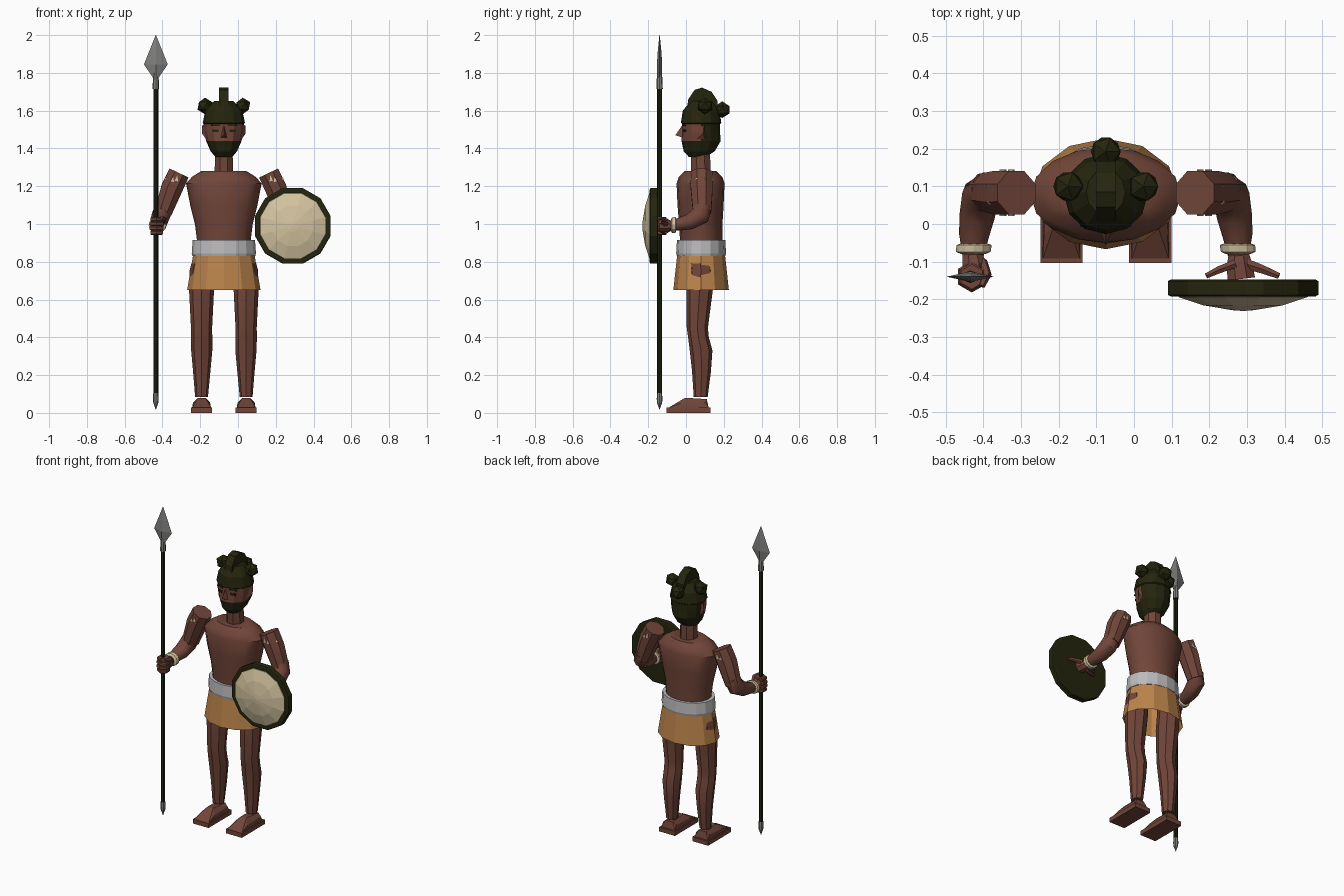
import bpy, bmesh, math
from mathutils import Vector

CX, CY = -0.075, 0.08          # body axis


def mat(name, r, g, b):
    m = bpy.data.materials.new(name)
    m.diffuse_color = (r, g, b, 1)
    return m


SKIN = mat("brown skin", .165, .060, .041)
HAIR = mat("dark hair", .018, .018, .0045)
CLOTH = mat("tan cloth", .50, .23, .07)
BELT = mat("pale grey belt", .50, .50, .51)
CREAM = mat("cream", .66, .55, .35)
STEEL = mat("grey steel", .21, .21, .205)
WOOD = mat("dark shaft", .011, .015, .005)


def finish(name, bm, material, smooth=None):
    bmesh.ops.recalc_face_normals(bm, faces=bm.faces[:])
    me = bpy.data.meshes.new(name)
    bm.to_mesh(me)
    bm.free()
    me.materials.append(material)
    ob = bpy.data.objects.new(name, me)
    bpy.context.collection.objects.link(ob)
    if smooth:
        bpy.ops.object.select_all(action='DESELECT')
        ob.select_set(True)
        bpy.context.view_layer.objects.active = ob
        bpy.ops.object.shade_smooth_by_angle(angle=math.radians(smooth))
    return ob


def loft(name, rings, sides, material, axis=None, ref=(1, 0, 0), phase=0.0,
         caps=True, smooth=None):
    """Skin rings (x, y, z, ru, rv) along a path, or square to a fixed axis."""
    bm = bmesh.new()
    pts = [Vector(r[:3]) for r in rings]
    loops = []
    for i, r in enumerate(rings):
        t = Vector(axis) if axis else pts[min(i + 1, len(pts) - 1)] - pts[max(i - 1, 0)]
        t.normalize()
        u = Vector(ref)
        u = (u - t * u.dot(t)).normalized()
        v = t.cross(u)
        loops.append([bm.verts.new(pts[i] + u * (r[3] * math.cos(a)) + v * (r[-1] * math.sin(a)))
                      for a in ((k + phase) * math.tau / sides for k in range(sides))])
    for a, b in zip(loops, loops[1:]):
        for k in range(sides):
            n = (k + 1) % sides
            bm.faces.new((a[k], a[n], b[n], b[k]))
    if caps:
        bm.faces.new(loops[0])
        bm.faces.new(loops[-1])
    return finish(name, bm, material, smooth)


def body(name, rows, sides, material, **kw):
    """Upright loft on the body axis: rows of (z, y, rx, ry)."""
    return loft(name, [(CX, y, z, rx, ry) for z, y, rx, ry in rows], sides, material,
                axis=(0, 0, 1), **kw)


def hull(name, points, material):
    bm = bmesh.new()
    for p in points:
        bm.verts.new(p)
    bmesh.ops.convex_hull(bm, input=bm.verts[:])
    return finish(name, bm, material)


def box(name, c, d, material):
    return hull(name, [(c[0] + i * d[0] / 2, c[1] + j * d[1] / 2, c[2] + k * d[2] / 2)
                       for i in (-1, 1) for j in (-1, 1) for k in (-1, 1)], material)


# Torso, neck, belt and skirt
body("torso", [(.82, .08, .14, .11), (.92, .08, .143, .112), (1.0, .078, .153, .115),
               (1.1, .077, .178, .122), (1.215, .077, .2, .127), (1.25, .077, .168, .115),
               (1.28, .077, .12, .085)], 16, SKIN, smooth=35)
body("neck", [(1.26, .08, .053, .056), (1.40, .075, .05, .055)], 8, SKIN, phase=.5)
body("belt", [(.83, CY, .166, .128), (.845, CY, .17, .132), (.915, CY, .165, .128),
              (.915, CY, .14, .108)], 16, BELT)
body("skirt", [(.65, CY, .194, .147), (.76, CY, .176, .135), (.85, CY, .160, .125)],
     12, CLOTH, caps=False)

# Head, coloured by height and depth
head = body("head", [(1.355, .06, .045, .045), (1.385, .07, .07, .082), (1.44, .08, .094, .104),
                     (1.485, .08, .104, .1), (1.53, .08, .107, .101), (1.535, .08, .112, .107),
                     (1.6, .08, .098, .097), (1.65, .085, .052, .06)], 12, SKIN)
head.data.materials.append(HAIR)
for p in head.data.polygons:
    c = p.center
    p.material_index = int(c.z > 1.53 or c.z < 1.44 or c.y > .08)

# Nose, eyes, brows, ears and side buns
hull("nose", [(CX - .02, -.01, 1.455), (CX + .02, -.01, 1.455), (CX, -.057, 1.47),
              (CX, -.018, 1.525)], SKIN)
for s, side in ((-1, "right"), (1, "left")):
    for part, z, w, h in (("eye", 1.493, .032, .014), ("brow", 1.522, .048, .009)):
        x0, x1 = .045 - w / 2, .045 + w / 2
        pts = [(CX + s * x, -.024 + .26 * x + d, z + k * h / 2)
               for x in (x0, x1) for d in (0, .007) for k in (-1, 1)]
        hull(f"{side}_{part}", pts, HAIR)
    hull(f"{side}_ear", [(CX + s * x, y, z) for x, y, z in
                         ((.095, .06, 1.45), (.095, .06, 1.52), (.095, .1, 1.45),
                          (.095, .1, 1.53), (.116, .095, 1.52), (.116, .09, 1.48))], SKIN)

# Hair crest and buns
crest = [(.0, 1.58), (.012, 1.66), (.045, 1.71), (.085, 1.722), (.135, 1.70),
         (.168, 1.65), (.165, 1.56)]
hull("hair_crest", [(CX + s * .026, y, z) for s in (-1, 1) for y, z in crest], HAIR)
for name, x, y, z in (("right_bun", CX - .1, .1, 1.625), ("left_bun", CX + .1, .1, 1.625),
                      ("back_bun", CX, .192, 1.605)):
    bm = bmesh.new()
    bmesh.ops.create_icosphere(bm, subdivisions=1, radius=.044)
    bmesh.ops.translate(bm, verts=bm.verts, vec=(x, y, z))
    finish(name, bm, HAIR)

for s, side in ((-1, "right"), (1, "left")):
    def X(d):
        return CX + s * d

    # Legs and feet
    leg = [(.79, .115, .075, .057, .065), (.755, .118, .08, .063, .068), (.65, .118, .072, .066, .07),
           (.45, .118, .06, .056, .056), (.40, .118, .066, .057, .055), (.33, .117, .08, .056, .06),
           (.22, .117, .082, .046, .05), (.085, .118, .078, .034, .037)]
    loft(f"{side}_leg", [(X(x), y, z, a, b) for z, x, y, a, b in leg], 8, SKIN,
         axis=(0, 0, 1), smooth=35)
    box(f"{side}_sole", (X(.118), .014, .014), (.112, .234, .028), SKIN)
    hull(f"{side}_foot", [(X(.118 + i * w), y, z) for i in (-1, 1) for w, y, z in
                          ((.05, -.095, .026), (.048, .12, .026), (.046, -.03, .05), (.045, .105, .055),
                           (.02, -.005, .08), (.026, .11, .073))], SKIN)

    # Upper arm and bent forearm
    loft(f"{side}_upper_arm", [(X(.237), .083, 1.27, .060, .062), (X(.275), .083, 1.19, .062, .063),
                               (X(.322), .085, 1.06, .050, .052)], 8, SKIN, phase=.5, smooth=35)
    loft(f"{side}_forearm", [(X(.312), .09, 1.10, .048, .05), (X(.333), .075, 1.045, .05, .054),
                             (X(.342), .02, 1.012, .047, .044), (X(.35), -.03, 1.0, .04, .036),
                             (X(.353), -.085, .99, .028, .026)], 10, SKIN, smooth=40)

    # Bead bracelet
    loft(f"{side}_bracelet", [(X(.35), -.052, .995, .036, .033), (X(.35), -.056, .995, .047, .042),
                              (X(.352), -.074, .993, .046, .041), (X(.352), -.08, .993, .032, .03)],
         12, CREAM, axis=(0, -1, 0))

    # Small pale marks round each shoulder
    for f in (-1, 1):
        y = .083 + f * .0575
        for dx, z, h in ((.25, 1.225, .034), (.272, 1.222, .026)):
            hull(f"{side}_shoulder_mark", [(X(dx + px), y + f * d, z + pz) for d in (0, .004)
                                           for px, pz in ((-.008, 0), (.01, .004), (-.004, h))], CREAM)
    for y in (.06, .10):
        hull(f"{side}_outer_mark", [(X(.305 + a), y + b, 1.235 + c) for a, b, c in
                                    ((.005, -.01, 0), (.005, .012, 0), (-.008, 0, .028),
                                     (.012, 0, .003))], CREAM)

# Right fist: palm, four curled fingers and thumb
SX, SY = -.435, -.14
loft("right_palm", [(-.43, -.075, .99, .028, .026), (-.425, -.105, .99, .034, .042),
                    (-.425, -.14, .99, .03, .046)], 8, SKIN, phase=.5)
for i in range(4):
    z = .942 + i * .024
    r = .038 + .004 * (i in (1, 2))
    loft("right_finger", [(SX + .004, SY, z, r - .005, r - .005), (SX + .004, SY, z + .005, r, r),
                          (SX + .004, SY, z + .018, r, r), (SX + .004, SY, z + .023, r - .005, r - .005)],
         6, SKIN, axis=(0, 0, 1), phase=.5)
loft("right_thumb", [(-.405, -.10, 1.0, .015, .015), (-.392, -.135, 1.025, .014, .014),
                     (-.405, -.165, 1.035, .009, .009)], 6, SKIN)

# Left hand spread against the shield
loft("left_palm", [(.278, -.075, .99, .028, .026), (.28, -.105, .99, .036, .034),
                   (.285, -.146, .99, .04, .036)], 8, SKIN, phase=.5)
for i in range(4):
    z = .96 + i * .02
    loft("left_finger", [(.27, -.105, z, .012, .012), (.225, -.122, z, .011, .011),
                         (.192, -.138, z + .004, .008, .008)], 6, SKIN, ref=(0, 0, 1))
loft("left_thumb", [(.295, -.105, 1.0, .016, .016), (.34, -.12, 1.005, .013, .013),
                    (.385, -.138, 1.01, .009, .009)], 6, SKIN, ref=(0, 0, 1))

# Round shield: dark rim disc and cream dome
loft("shield_rim", [(.29, y, .99, r, r) for y, r in ((-.148, .2), (-.152, .207), (-.188, .207), (-.192, .2))],
     12, HAIR, axis=(0, -1, 0), phase=.5)
loft("shield_dome", [(.29, y, .99, r, r) for y, r in ((-.188, .182), (-.194, .178), (-.216, .11), (-.229, .03),
                                                     (-.231, .002))],
     12, CREAM, axis=(0, -1, 0), phase=.5)

# Spear: shaft, butt spike, socket and leaf blade
loft("spear_shaft", [(SX, SY, .07, .013, .013), (SX, SY, 1.73, .013, .013)], 8, WOOD)
loft("spear_butt", [(SX, SY, .018, .001, .001), (SX, SY, .055, .014, .014), (SX, SY, .075, .015, .015),
                    (SX, SY, .105, .0135, .0135)], 8, STEEL)
loft("spear_socket", [(SX, SY, 1.715, .017, .017), (SX, SY, 1.76, .016, .016),
                      (SX, SY, 1.80, .010, .012)], 8, STEEL)
loft("spear_blade", [(SX, SY, 1.77, .012, .012), (SX, SY, 1.845, .063, .014), (SX, SY, 1.91, .037, .010),
                     (SX, SY, 2.0, .001, .001)], 4, STEEL)
